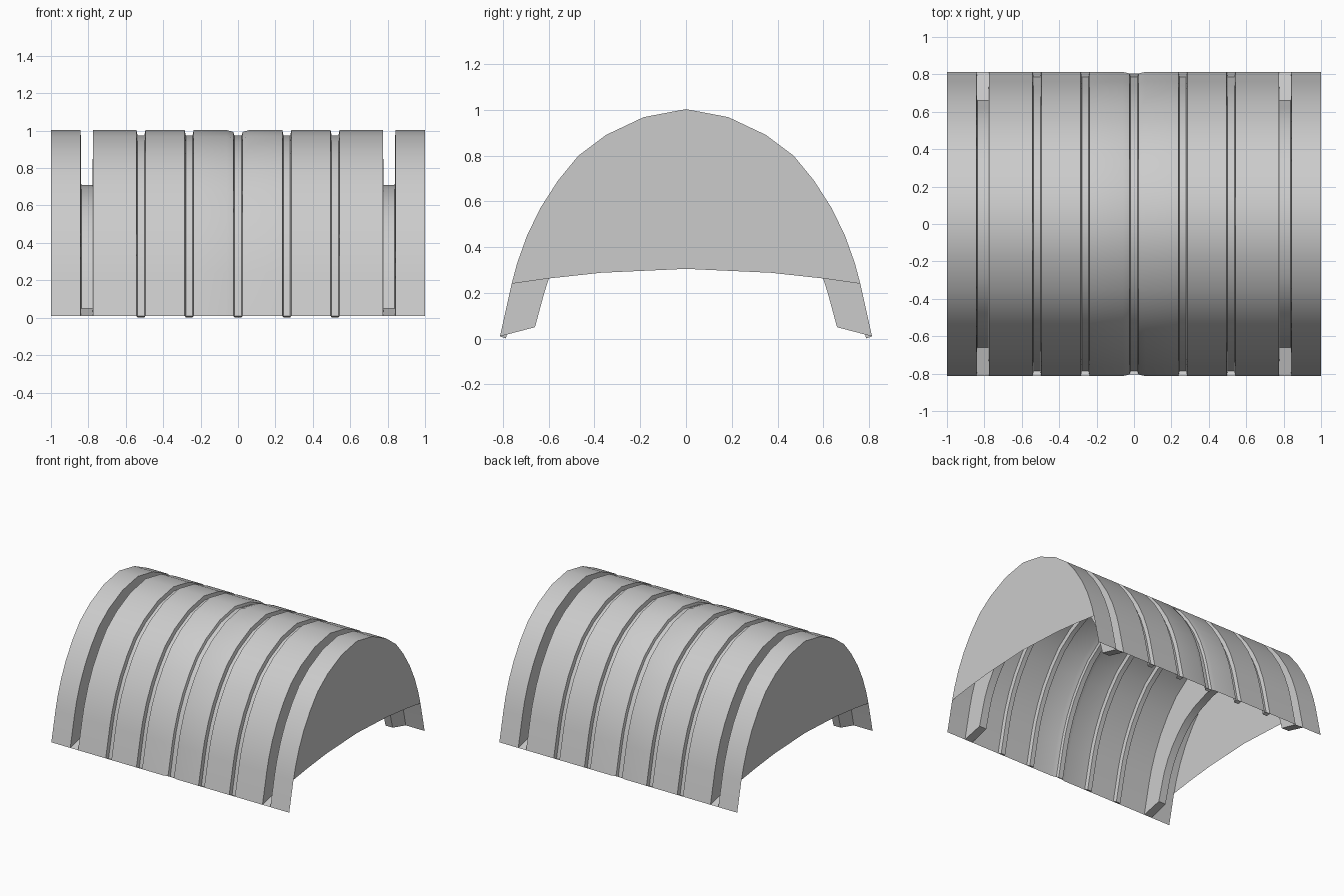
import bpy, bmesh

if "Cube" in bpy.data.objects:
    bpy.data.objects.remove(bpy.data.objects["Cube"])

# half arch profile (y, z) from crown to foot
HALF = [(0, 1.003), (0.185, 0.968), (0.35, 0.89), (0.47, 0.80), (0.56, 0.69),
        (0.637, 0.57), (0.695, 0.45), (0.738, 0.33), (0.762, 0.24), (0.813, 0.01)]
ARCH = [(-y, z) for y, z in HALF[:0:-1]] + HALF


def shallow(y, z):
    return y * 0.968, (z - 0.01) * 0.98 + 0.001


def deep(y, z):
    return y * 0.812, 0.05 + (z - 0.01) * 0.663


def outer(y, z):
    return y, z


def dipped(y, z):
    return y * 0.99, 0.01 + (z - 0.01) * 0.99


def finish(name, bm):
    bmesh.ops.remove_doubles(bm, verts=bm.verts, dist=1e-5)
    bmesh.ops.recalc_face_normals(bm, faces=bm.faces)
    me = bpy.data.meshes.new(name)
    bm.to_mesh(me)
    bm.free()
    ob = bpy.data.objects.new(name, me)
    bpy.context.collection.objects.link(ob)
    bpy.ops.object.select_all(action='DESELECT')
    ob.select_set(True)
    bpy.context.view_layer.objects.active = ob
    bpy.ops.object.shade_smooth_by_angle(angle=0.52)
    return ob


# cross stations along x: flat vault interrupted by grooves
grooves = [(-0.808, 0.033, 0.030, deep), (-0.519, 0.024, 0.018, shallow),
           (-0.261, 0.024, 0.018, shallow), (0, 0.025, 0.019, shallow),
           (0.261, 0.024, 0.018, shallow), (0.519, 0.024, 0.018, shallow),
           (0.808, 0.033, 0.030, deep)]
stations = [(-1, outer)]
for c, w, wi, f in grooves:
    lip = dipped if c == 0 else outer
    if c == 0:
        stations.append((-0.06, outer))
    stations += [(c - w, lip), (c - wi, f), (c + wi, f), (c + w, lip)]
    if c == 0:
        stations.append((0.06, outer))
stations.append((1, outer))

# ribbed vault shell
bm = bmesh.new()
rows = [[bm.verts.new((x, *f(y, z))) for y, z in ARCH] for x, f in stations]
for a, b in zip(rows, rows[1:]):
    for i in range(len(ARCH) - 1):
        bm.faces.new((a[i], b[i], b[i + 1], a[i + 1]))
# closed feet of each groove
for i, (x, f) in enumerate(stations):
    if f in (shallow, deep) and stations[i + 1][1] is f:
        for k in (0, -1):
            bm.faces.new([rows[j][k] for j in range(i - 1, i + 3)])
finish("ribbed_vault", bm)

# flat end walls with a shallow arched lower edge
LOWER = [(0.6, 0.263), (0.37, 0.288), (0, 0.305), (-0.37, 0.288), (-0.6, 0.263)]
top = [p for p in ARCH if p[1] > 0.2]
for name, x in (("left_end_wall", -1), ("right_end_wall", 1)):
    bm = bmesh.new()
    face = bm.faces.new([bm.verts.new((x, y, z)) for y, z in top + LOWER])
    bmesh.ops.triangulate(bm, faces=[face])
    finish(name, bm)
